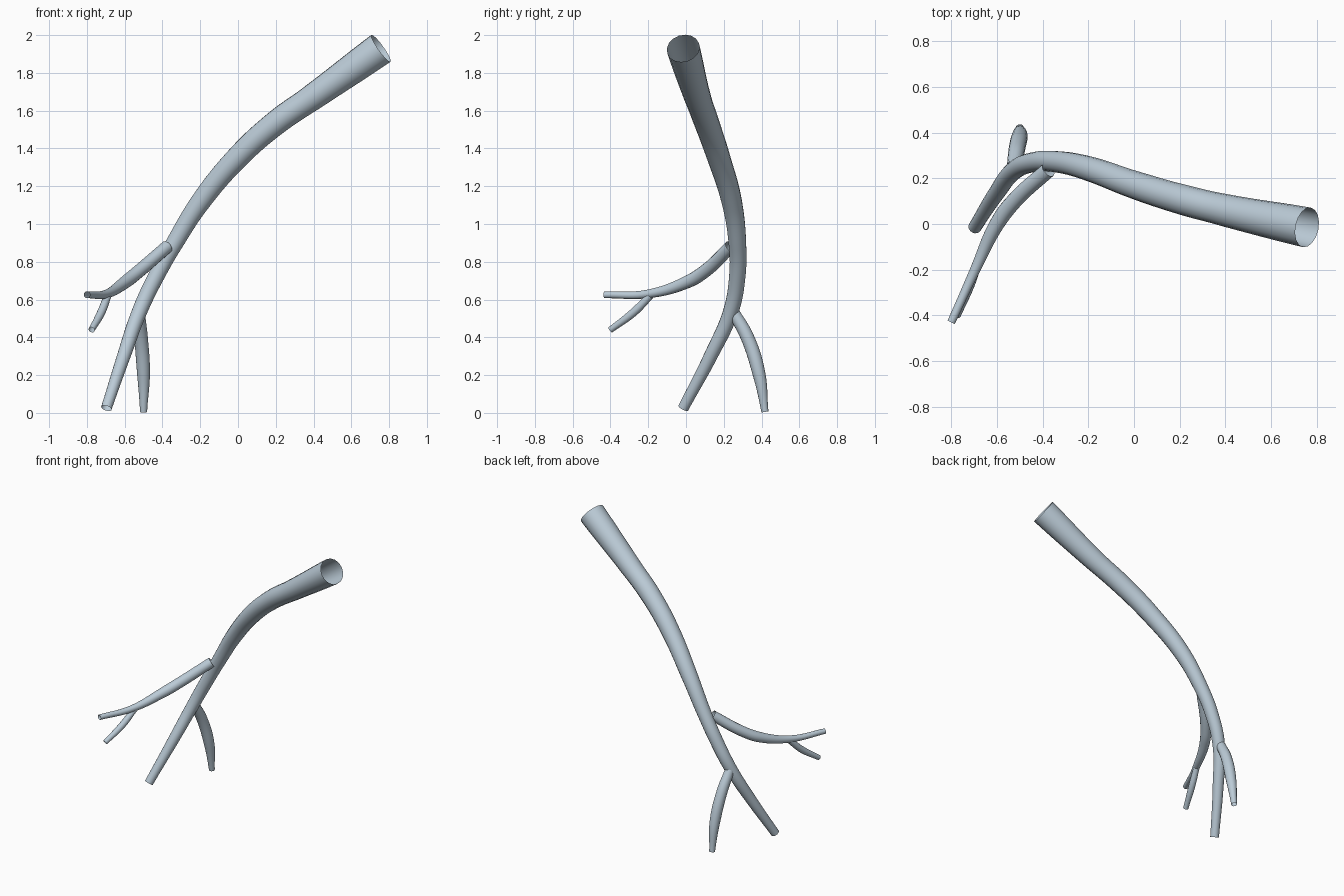
import bpy

cube = bpy.data.objects.get("Cube")
if cube:
    bpy.data.objects.remove(cube, do_unlink=True)

mat = bpy.data.materials.new("pale_blue_grey")
mat.use_nodes = True
colour = (0.5, 0.6, 0.68, 1)
mat.diffuse_color = colour
mat.node_tree.nodes["Principled BSDF"].inputs["Base Color"].default_value = colour


def tube(name, points):
    """Open-ended tapered tube through (x, y, z, radius) points."""
    curve = bpy.data.curves.new(name + "_path", "CURVE")
    curve.dimensions = "3D"
    curve.bevel_depth = 1.0
    curve.bevel_resolution = 6
    curve.resolution_u = 10
    curve.use_fill_caps = False
    spline = curve.splines.new("BEZIER")
    spline.radius_interpolation = "CARDINAL"
    spline.bezier_points.add(len(points) - 1)
    for bp, (x, y, z, r) in zip(spline.bezier_points, points):
        bp.co = (x, y, z)
        bp.radius = r
        bp.handle_left_type = bp.handle_right_type = "AUTO"
    path = bpy.data.objects.new(name + "_path", curve)
    bpy.context.collection.objects.link(path)
    bpy.context.view_layer.update()

    # Turn the path into a smooth mesh and drop the curve
    graph = bpy.context.evaluated_depsgraph_get()
    mesh = bpy.data.meshes.new_from_object(path.evaluated_get(graph))
    bpy.data.objects.remove(path, do_unlink=True)
    mesh.materials.clear()
    mesh.materials.append(mat)
    mesh.shade_smooth()
    obj = bpy.data.objects.new(name, mesh)
    bpy.context.collection.objects.link(obj)
    return obj


# Main tube, wide at the top and narrow at the foot
tube("main_tube", [
    (0.757, -0.015, 1.93, 0.088),
    (0.4, 0.06, 1.675, 0.071),
    (0.2, 0.11, 1.535, 0.066),
    (0, 0.172, 1.355, 0.061),
    (-0.2, 0.243, 1.115, 0.054),
    (-0.335, 0.272, 0.9, 0.047),
    (-0.43, 0.272, 0.73, 0.044),
    (-0.52, 0.238, 0.54, 0.041),
    (-0.605, 0.13, 0.3, 0.036),
    (-0.697, -0.015, 0.025, 0.029),
])

# Front branch and its small twig
tube("front_branch", [
    (-0.375, 0.237, 0.88, 0.034),
    (-0.525, 0.1, 0.75, 0.035),
    (-0.6, 0, 0.69, 0.033),
    (-0.695, -0.2, 0.63, 0.023),
    (-0.8, -0.43, 0.625, 0.018),
])
tube("front_twig", [
    (-0.69, -0.19, 0.62, 0.02),
    (-0.725, -0.28, 0.53, 0.022),
    (-0.775, -0.4, 0.44, 0.017),
])

# Back branch
tube("back_branch", [
    (-0.525, 0.25, 0.535, 0.032),
    (-0.513, 0.325, 0.4, 0.036),
    (-0.5, 0.388, 0.2, 0.034),
    (-0.5, 0.418, 0.005, 0.019),
])
